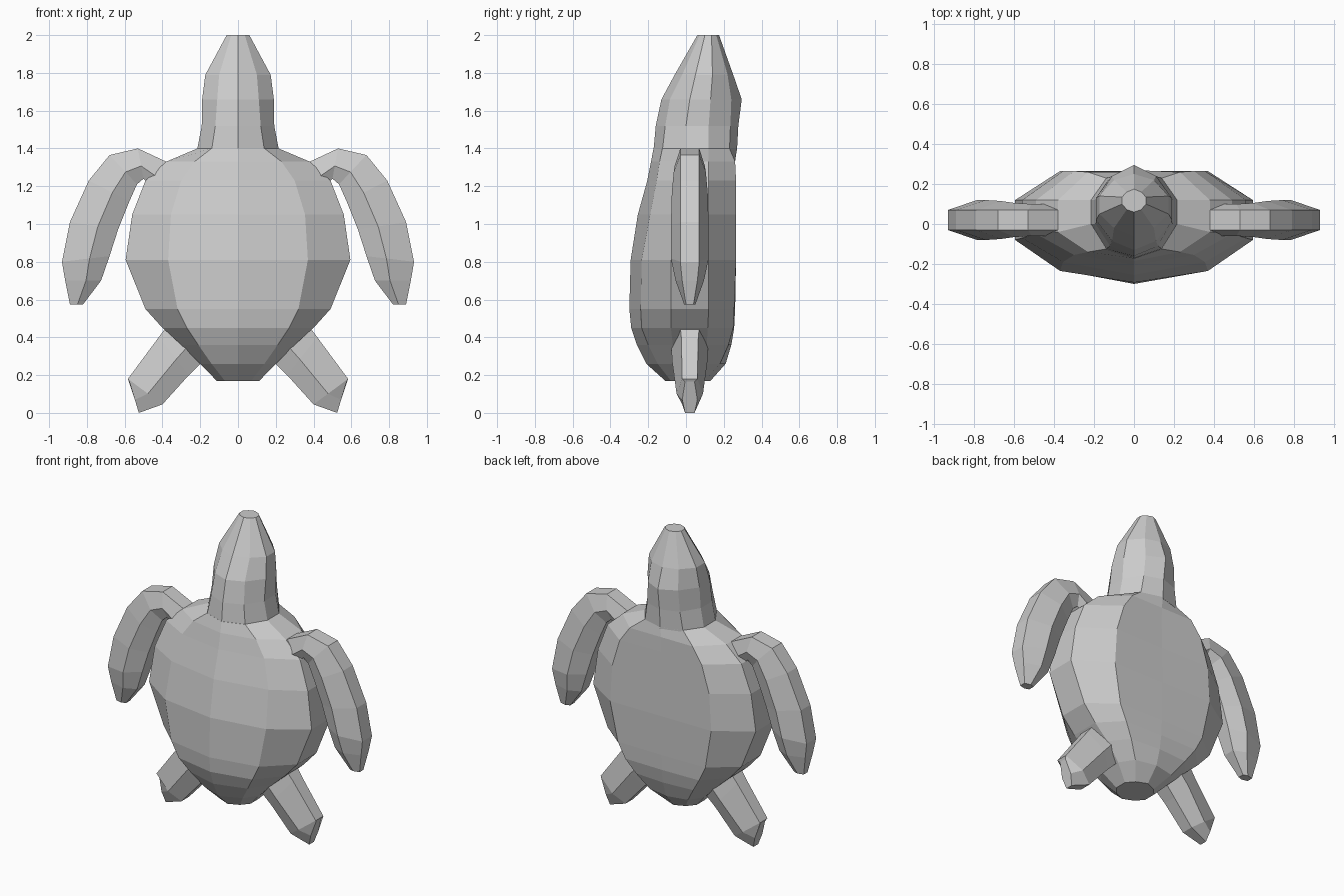
import bpy, bmesh


def loft(name, rings, mirror=False):
    """Skin a list of equal-length closed rings and cap both ends."""
    bm = bmesh.new()
    loops = [[bm.verts.new(p) for p in ring] for ring in rings]
    n = len(loops[0])
    for a, b in zip(loops, loops[1:]):
        for i in range(n):
            j = (i + 1) % n
            bm.faces.new((a[i], a[j], b[j], b[i]))
    bm.faces.new(loops[0])
    bm.faces.new(loops[-1])
    bmesh.ops.recalc_face_normals(bm, faces=bm.faces[:])
    mesh = bpy.data.meshes.new(name)
    bm.to_mesh(mesh)
    bm.free()
    ob = bpy.data.objects.new(name, mesh)
    bpy.context.collection.objects.link(ob)
    if mirror:
        ob.modifiers.new("Mirror", 'MIRROR').use_bisect_axis[0] = False
    return ob


def body_ring(z, x1, x2, f0, f1, f2, b2, b1, b0):
    """Ten-sided section: f = front depths, b = back depths, centre outwards."""
    right = [(x1, f1, z), (x2, f2, z), (x2, b2, z), (x1, b1, z)]
    left = [(-x, y, z) for x, y, z in reversed(right)]
    return [(0, f0, z)] + right + [(0, b0, z)] + left


def limb_ring(ox, oz, ix, iz, wide, edge, yc=0.02):
    """Hexagonal flipper section between an outer and an inner edge."""
    mx, mz = ix + (ox - ix) * 0.42, iz + (oz - iz) * 0.42
    return [(ox, yc - edge, oz), (ox, yc + edge, oz), (mx, yc + wide, mz),
            (ix, yc + edge, iz), (ix, yc - edge, iz), (mx, yc - wide, mz)]


# Shell, running straight into the neck and head
loft("body", [body_ring(*r) for r in (
    (0.17, 0.07, 0.113, -0.11, -0.08, -0.03, 0.05, 0.10, 0.13),
    (0.26, 0.14, 0.20, -0.21, -0.15, -0.06, 0.09, 0.18, 0.21),
    (0.36, 0.21, 0.30, -0.26, -0.20, -0.07, 0.11, 0.225, 0.24),
    (0.45, 0.27, 0.40, -0.29, -0.235, -0.08, 0.115, 0.25, 0.255),
    (0.55, 0.32, 0.49, -0.30, -0.24, -0.08, 0.12, 0.255, 0.26),
    (0.81, 0.37, 0.595, -0.293, -0.235, -0.08, 0.12, 0.265, 0.265),
    (1.05, 0.355, 0.56, -0.255, -0.19, -0.07, 0.12, 0.265, 0.262),
    (1.23, 0.30, 0.49, -0.205, -0.155, -0.05, 0.12, 0.265, 0.258),
    (1.33, 0.23, 0.38, -0.185, -0.14, -0.04, 0.12, 0.26, 0.26),
    (1.40, 0.14, 0.215, -0.172, -0.125, 0.0, 0.12, 0.23, 0.27),
)])
loft("head", [body_ring(*r) for r in (
    (1.39, 0.14, 0.217, -0.172, -0.125, 0.0, 0.12, 0.23, 0.27),
    (1.52, 0.12, 0.192, -0.16, -0.11, 0.0, 0.12, 0.235, 0.277),
    (1.66, 0.11, 0.19, -0.13, -0.085, 0.02, 0.13, 0.24, 0.295),
    (1.79, 0.10, 0.173, -0.06, -0.02, 0.05, 0.14, 0.22, 0.25),
    (2.0, 0.036, 0.06, 0.06, 0.072, 0.10, 0.135, 0.16, 0.175),
)])

# Long curved front flippers
loft("front_flippers", [limb_ring(*r) for r in (
    (0.28, 1.30, 0.30, 1.08, 0.08, 0.05),
    (0.38, 1.33, 0.42, 1.16, 0.08, 0.05),
    (0.53, 1.40, 0.50, 1.24, 0.08, 0.05),
    (0.68, 1.365, 0.535, 1.21, 0.085, 0.05),
    (0.79, 1.23, 0.575, 1.12, 0.095, 0.05),
    (0.89, 1.01, 0.635, 0.97, 0.10, 0.05),
    (0.932, 0.80, 0.68, 0.83, 0.10, 0.05),
    (0.915, 0.70, 0.725, 0.70, 0.075, 0.04),
    (0.89, 0.575, 0.82, 0.575, 0.03, 0.02),
)], mirror=True)

# Short splayed hind flippers
loft("hind_flippers", [limb_ring(*r) for r in (
    (0.30, 0.56, 0.10, 0.36, 0.098, 0.06),
    (0.42, 0.40, 0.26, 0.20, 0.095, 0.045),
    (0.583, 0.18, 0.40, 0.045, 0.07, 0.04),
    (0.575, 0.165, 0.525, 0.0, 0.04, 0.025),
)], mirror=True)
